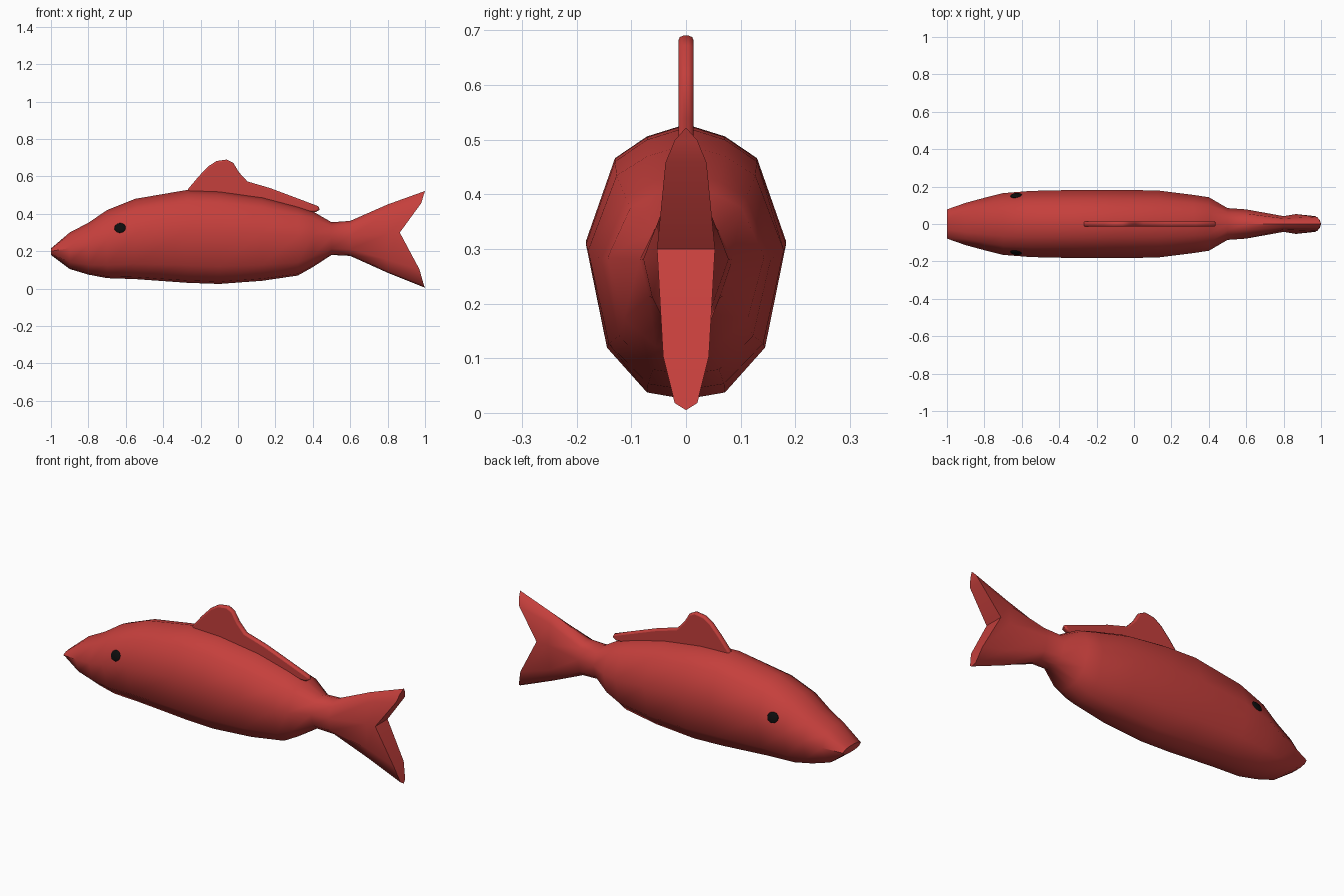
import bpy, bmesh, math

if "Cube" in bpy.data.objects:
    bpy.data.objects.remove(bpy.data.objects["Cube"])


def material(name, color):
    m = bpy.data.materials.new(name)
    m.diffuse_color = color
    m.use_nodes = True
    m.node_tree.nodes["Principled BSDF"].inputs["Base Color"].default_value = m.diffuse_color
    return m


red = material("red", (0.56, 0.05, 0.045, 1))
black = material("black", (0.004, 0.004, 0.004, 1))


def finish(ob, mat, angle):
    ob.data.materials.append(mat)
    bpy.ops.object.select_all(action='DESELECT')
    bpy.context.view_layer.objects.active = ob
    ob.select_set(True)
    bpy.ops.object.shade_smooth_by_angle(angle=math.radians(angle))


# Body and tail: one loft of 12-sided rings (x, bottom, top, half width)
stations = [
    (-1.0, 0.18, 0.215, 0.078), (-0.9, 0.105, 0.30, 0.113), (-0.8, 0.075, 0.352, 0.14),
    (-0.7, 0.056, 0.42, 0.165), (-0.55, 0.051, 0.48, 0.177), (-0.27, 0.031, 0.528, 0.183),
    (-0.1, 0.025, 0.522, 0.183), (0.13, 0.042, 0.49, 0.179), (0.32, 0.07, 0.44, 0.155),
    (0.4, 0.115, 0.413, 0.143), (0.5, 0.18, 0.355, 0.085), (0.6, 0.175, 0.362, 0.078),
    (0.8, 0.085, 0.45, 0.042), (1.0, 0.005, 0.522, 0.053)]
# Half ring from top to bottom (width fraction, height fraction)
half = [(0, 1), (.39, .955), (.71, .875), (1, .57), (.79, .19), (.39, .025), (0, 0)]
ring = half + [(-w, h) for w, h in half[-2:0:-1]]
fork = [0, -.008, -.02, -.135, -.03, -.006, 0]      # notch in the tail edge
fork += fork[-2:0:-1]

bm = bmesh.new()
rings = []
for x, lo, hi, w in stations:
    last = x == 1.0
    rings.append([bm.verts.new((x + (fork[i] if last else 0), a * w, lo + h * (hi - lo)))
                  for i, (a, h) in enumerate(ring)])
for r, s in zip(rings, rings[1:]):
    for i in range(12):
        j = (i + 1) % 12
        bm.faces.new((r[i], r[j], s[j], s[i]))
# Close the snout and the forked tail with strips from side to side
for r in (rings[0], rings[-1]):
    bm.faces.new((r[0], r[1], r[11]))
    bm.faces.new((r[6], r[7], r[5]))
    for i in range(1, 5):
        bm.faces.new((r[i], r[i + 1], r[11 - i], r[12 - i]))
bmesh.ops.recalc_face_normals(bm, faces=bm.faces)
me = bpy.data.meshes.new("body")
bm.to_mesh(me)
bm.free()
body = bpy.data.objects.new("body", me)
bpy.context.collection.objects.link(body)
finish(body, red, 50)

# Dorsal fin: filled outline with a rounded edge
outline = [(-.28, .50), (-.265, .535), (-.21, .60), (-.16, .653), (-.115, .682), (-.06, .69),
           (-.025, .672), (.005, .622), (.05, .573), (.17, .538), (.33, .478), (.43, .44),
           (.437, .422), (.415, .409), (.35, .409), (.2, .43), (0, .47)]
cu = bpy.data.curves.new("dorsal_fin", 'CURVE')
cu.dimensions = '2D'
cu.fill_mode = 'BOTH'
cu.extrude, cu.bevel_depth, cu.offset, cu.bevel_resolution = 0.005, 0.009, -0.009, 1
sp = cu.splines.new('POLY')
sp.points.add(len(outline) - 1)
for p, (x, z) in zip(sp.points, outline):
    p.co = (x, z, 0, 1)
sp.use_cyclic_u = True
fin = bpy.data.objects.new("dorsal_fin", cu)
fin.rotation_euler.x = math.pi / 2
bpy.context.collection.objects.link(fin)
bpy.context.view_layer.objects.active = fin
fin.select_set(True)
body.select_set(False)
bpy.ops.object.convert(target='MESH')
finish(bpy.context.view_layer.objects.active, red, 50)

# Eyes: flattened balls lying on the head
for side, name in ((-1, "eye_near"), (1, "eye_far")):
    bpy.ops.mesh.primitive_uv_sphere_add(
        segments=16, ring_count=10, radius=1, location=(-0.63, side * 0.152, 0.324),
        rotation=(side * math.radians(22), 0, side * math.radians(6)))
    eye = bpy.context.object
    eye.name = name
    eye.scale = (0.031, 0.01, 0.028)
    finish(eye, black, 60)
